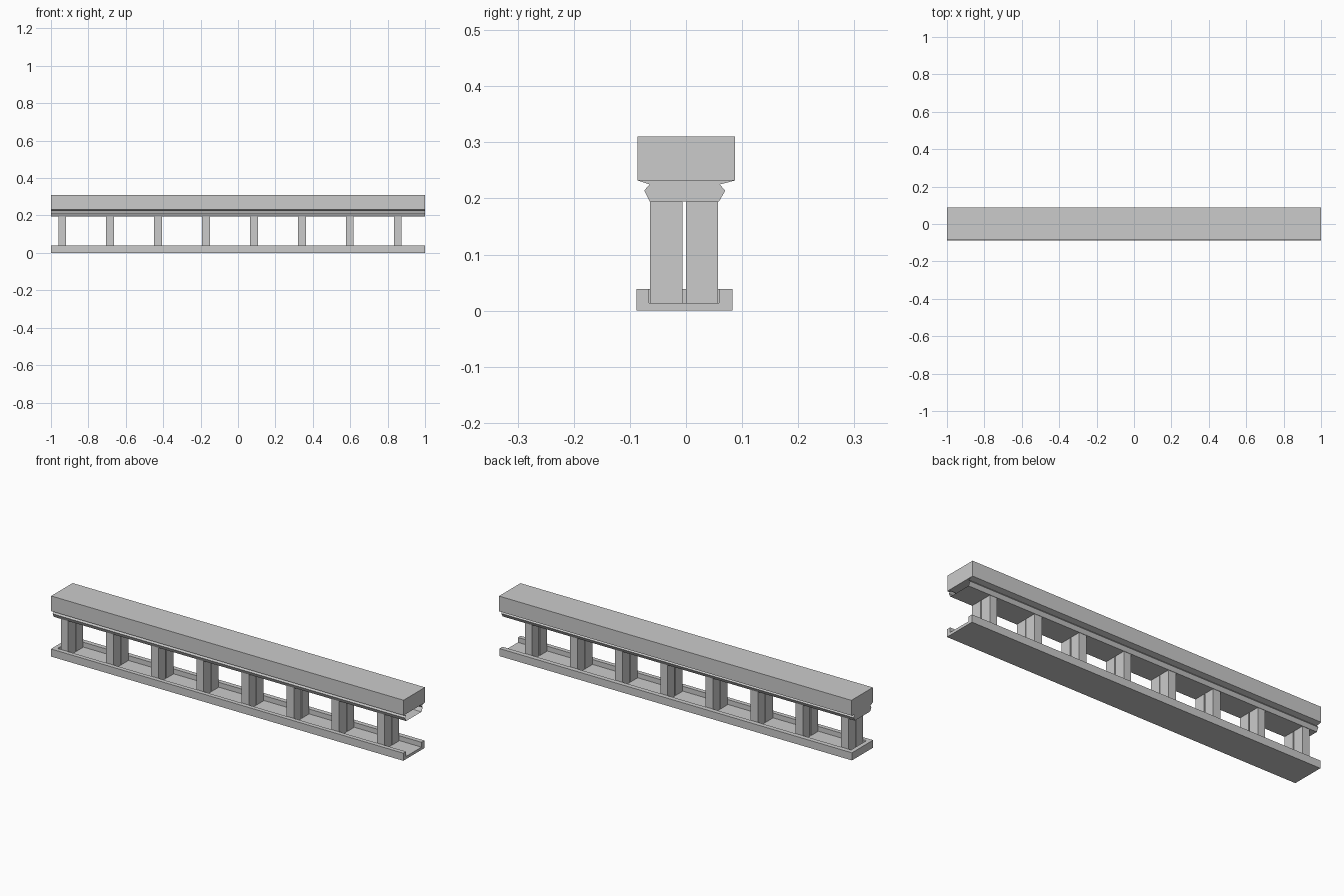
import bpy

if "Cube" in bpy.data.objects:
    bpy.data.objects.remove(bpy.data.objects["Cube"])

X0, X1 = -1.0, 1.0


def mesh_object(name, verts, faces):
    me = bpy.data.meshes.new(name)
    me.from_pydata(verts, [], faces)
    me.update()
    ob = bpy.data.objects.new(name, me)
    bpy.context.collection.objects.link(ob)
    return ob


def box(name, x0, x1, y0, y1, z0, z1):
    v = [(x, y, z) for x in (x0, x1) for y in (y0, y1) for z in (z0, z1)]
    f = [(0, 1, 3, 2), (4, 6, 7, 5), (0, 4, 5, 1),
         (2, 3, 7, 6), (0, 2, 6, 4), (1, 5, 7, 3)]
    return mesh_object(name, v, f)


def sweep(name, profile, x0, x1, closed=True, end_cap=True):
    """Run a (y, z) profile along x; always capped at x0, optionally at x1."""
    n = len(profile)
    v = [(x, y, z) for x in (x0, x1) for y, z in profile]
    f = [(i, (i + 1) % n, (i + 1) % n + n, i + n)
         for i in range(n if closed else n - 1)]
    f.append(tuple(reversed(range(n))))
    if end_cap:
        f.append(tuple(range(n, 2 * n)))
    return mesh_object(name, v, f)


# Base channel: raised lips along both sides, open at the right end
sweep("base_channel", [
    (-0.088, 0.0), (0.083, 0.0), (0.083, 0.039), (0.059, 0.039),
    (0.059, 0.014), (-0.066, 0.014), (-0.066, 0.039), (-0.088, 0.039)], X0, X1)

# Wall closing the left end of the channel
box("base_end_lip", X0, X0 + 0.022, -0.066, 0.059, 0.014, 0.039)

# Paired balusters, with a narrow gap between front and back
for i in range(8):
    cx = -0.940 + i * 0.2563
    box("baluster_front", cx - 0.021, cx + 0.021, -0.064, -0.006, 0.014, 0.195)
    box("baluster_back", cx - 0.021, cx + 0.021, 0.0, 0.057, 0.014, 0.195)

# Moulding under the rail: thin shell, open on the right end
sweep("rail_moulding", [
    (-0.086, 0.232), (-0.065, 0.225), (-0.0745, 0.214), (-0.065, 0.195),
    (0.059, 0.195), (0.070, 0.214), (0.060, 0.225), (0.0875, 0.232)],
    X0, X1, closed=False, end_cap=False)

# Heavy top rail
box("top_rail", X0, X1, -0.086, 0.0875, 0.232, 0.31)
